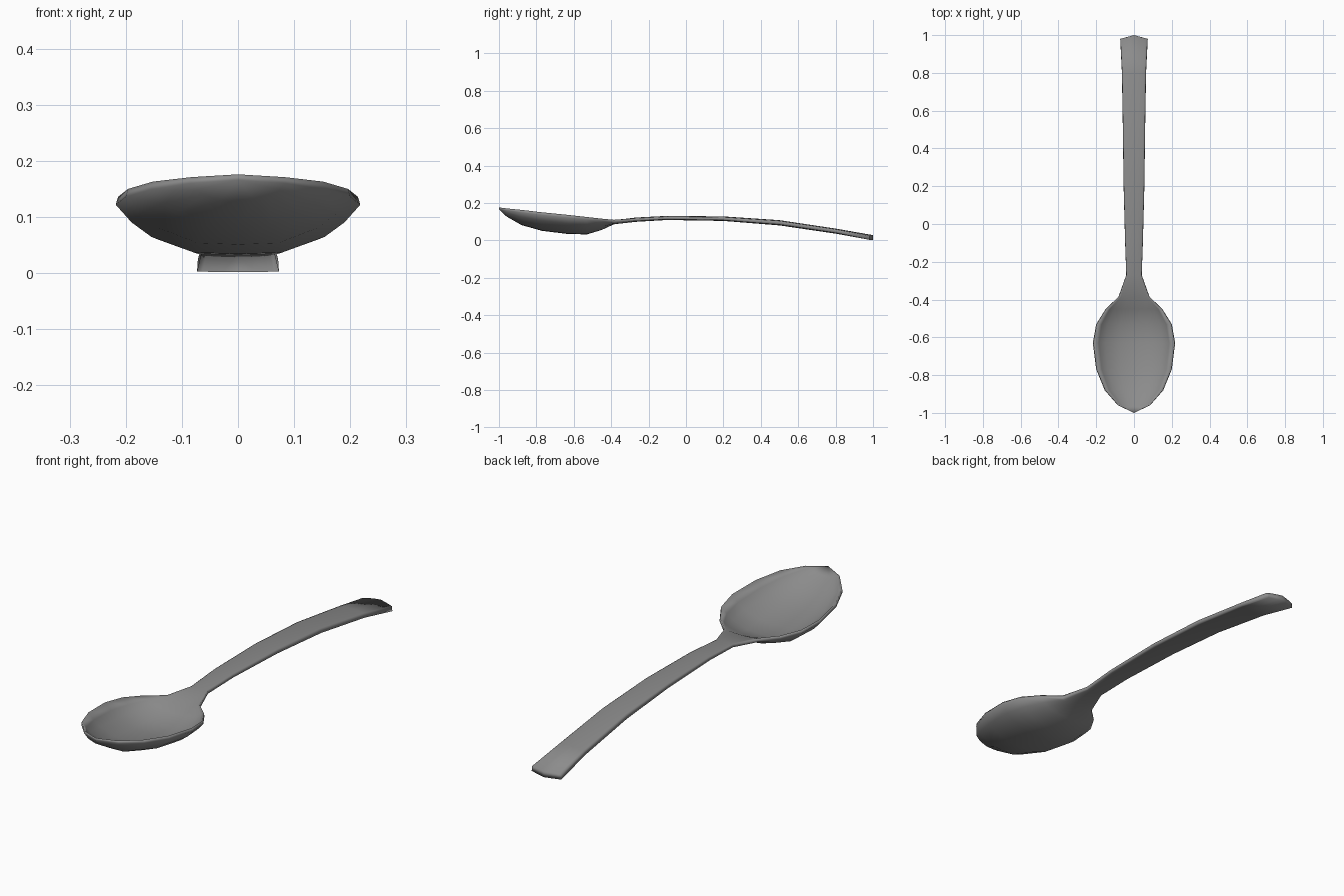
import bpy, bmesh

if "Cube" in bpy.data.objects:
    bpy.data.objects.remove(bpy.data.objects["Cube"])

# Stations along the spoon: y, half width, edge top z, edge bottom z, centre top z, centre bottom z
STATIONS = [
    (-1.00, 0.000, .176, .166, .176, .166),
    (-0.96, 0.085, .171, .160, .150, .128),
    (-0.88, 0.155, .163, .149, .106, .082),
    (-0.77, 0.200, .150, .136, .073, .051),
    (-0.63, 0.218, .136, .122, .054, .034),
    (-0.53, 0.200, .125, .111, .052, .032),
    (-0.45, 0.150, .116, .103, .075, .056),
    (-0.385, 0.082, .110, .095, .106, .086),
    (-0.27, 0.041, .117, .105, .122, .099),
    (-0.10, 0.047, .126, .114, .131, .109),
    (0.20, 0.055, .123, .109, .128, .104),
    (0.50, 0.059, .103, .086, .108, .080),
    (0.80, 0.064, .058, .041, .063, .036),
    (0.98, 0.073, .024, .003, .028, .002),
]
# Cross-section: fraction of half width, blend from edge (0) to centre (1)
HALF = [(1.0, 0.0), (0.87, 0.36), (0.71, 0.65), (0.36, 0.97)]
SECTION = [(-u, f) for u, f in HALF] + [(0.0, 1.0)] + HALF[::-1]


def ring(bm, y, w, et, eb, ct, cb):
    """Closed loop: top surface left to right, then underside right to left."""
    def point(u, f, width, edge, centre):
        bulge = 0.02 * (1 - abs(u)) if y > 0.9 else 0
        return bm.verts.new((u * width, y + bulge, edge + (centre - edge) * f))
    top = [point(u, f, w * 0.98, et, ct) for u, f in SECTION]
    bottom = [point(u, f, w, eb, cb) for u, f in reversed(SECTION)]
    return top + bottom


# Spoon: bowl and handle lofted as one continuous skin
bm = bmesh.new()
rings = [ring(bm, *s) for s in STATIONS]
n = len(rings[0])
for a, b in zip(rings, rings[1:]):
    for i in range(n):
        j = (i + 1) % n
        bm.faces.new((a[i], a[j], b[j], b[i]))
# Handle end cap
end = rings[-1]
for i in range(n // 2 - 1):
    bm.faces.new((end[i], end[i + 1], end[n - 2 - i], end[n - 1 - i]))
bmesh.ops.remove_doubles(bm, verts=bm.verts, dist=0.0005)
bmesh.ops.recalc_face_normals(bm, faces=bm.faces)
for face in bm.faces:
    face.smooth = True

mesh = bpy.data.meshes.new("spoon")
bm.to_mesh(mesh)
bm.free()
spoon = bpy.data.objects.new("spoon", mesh)
bpy.context.collection.objects.link(spoon)

# Dark grey metal
metal = bpy.data.materials.new("dark_metal")
metal.diffuse_color = (0.26, 0.26, 0.26, 1)
metal.use_nodes = True
metal.node_tree.nodes["Principled BSDF"].inputs["Base Color"].default_value = metal.diffuse_color
mesh.materials.append(metal)
